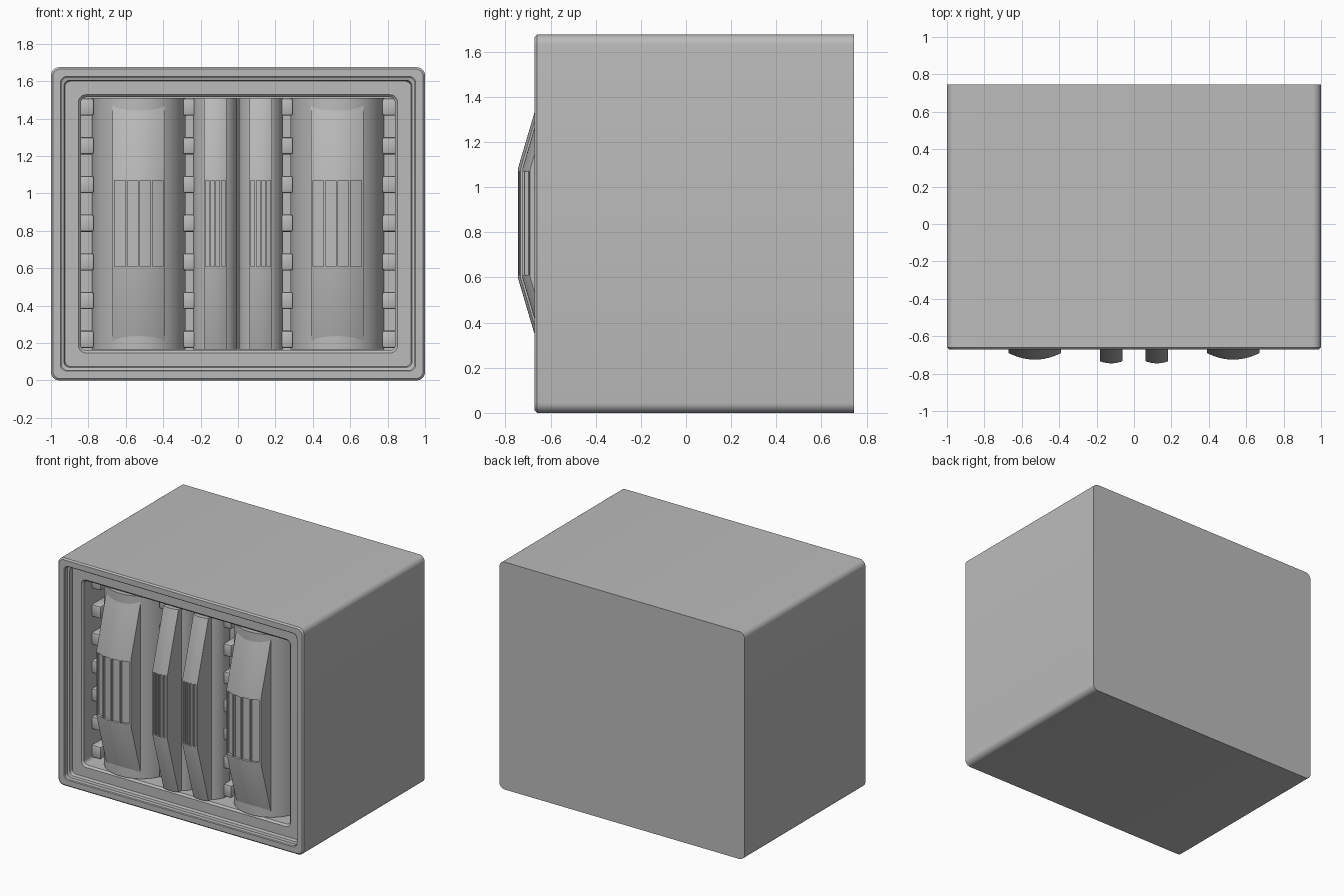
import bpy, bmesh, math

if "Cube" in bpy.data.objects:
    bpy.data.objects.remove(bpy.data.objects["Cube"])

grey = bpy.data.materials.new("plain grey")
grey.use_nodes = True
COLOUR = (0.5, 0.5, 0.5, 1)
grey.diffuse_color = COLOUR
grey.node_tree.nodes["Principled BSDF"].inputs["Base Color"].default_value = COLOUR

HEIGHT = 1.675
LOW, HIGH = 0.165, 1.51     # ends of the drums and levers
GRIP_LOW, GRIP_HIGH = 0.6, 1.08


def finish(name, bm, smooth=True):
    bmesh.ops.recalc_face_normals(bm, faces=bm.faces)
    mesh = bpy.data.meshes.new(name)
    bm.to_mesh(mesh)
    bm.free()
    mesh.materials.append(grey)
    obj = bpy.data.objects.new(name, mesh)
    bpy.context.collection.objects.link(obj)
    if smooth:
        bpy.ops.object.select_all(action='DESELECT')
        obj.select_set(True)
        bpy.context.view_layer.objects.active = obj
        bpy.ops.object.shade_smooth_by_angle(angle=math.radians(25))
    return obj


def ring(bm, inset, y, radius, steps=6):
    """Rounded rectangle facing the front, inset from the outer outline."""
    verts = []
    hw, hh = 1 - inset - radius, HEIGHT / 2 - inset - radius
    for corner, (sx, sz) in enumerate([(1, 1), (-1, 1), (-1, -1), (1, -1)]):
        for i in range(steps + 1):
            a = math.pi / 2 * (corner + i / steps)
            verts.append(bm.verts.new((sx * hw + radius * math.cos(a), y,
                                       HEIGHT / 2 + sz * hh + radius * math.sin(a))))
    return verts


# Housing: one stepped shell from the back, round the rim and into the recess
bm = bmesh.new()
steps = [(0, 0.745, 0.045), (0, -0.66, 0.045), (0.01, -0.67, 0.04),
         (0.05, -0.67, 0.035), (0.055, -0.665, 0.035), (0.055, -0.635, 0.035),
         (0.07, -0.63, 0.03), (0.075, -0.605, 0.03), (0.147, -0.605, 0.04),
         (0.16, -0.592, 0.03), (0.16, -0.36, 0.03)]
rings = [ring(bm, *s) for s in steps]
for a, b in zip(rings, rings[1:]):
    for i in range(len(a)):
        j = (i + 1) % len(a)
        bm.faces.new((a[i], a[j], b[j], b[i]))
bm.faces.new(rings[0])
bm.faces.new(rings[-1])
finish("housing", bm)


def drum(name, cx, cy, radius):
    """Upright cylinder behind a lever."""
    bm = bmesh.new()
    bmesh.ops.create_cone(bm, cap_ends=True, segments=64, radius1=radius,
                          radius2=radius, depth=HIGH - LOW)
    bmesh.ops.translate(bm, verts=bm.verts, vec=(cx, cy, (LOW + HIGH) / 2))
    finish(name, bm)


def lever(name, cx, half, apex, sag, grooves, rib, cells):
    """Bent handle with a curved front and sunken grooves in its grip."""
    bm = bmesh.new()
    width = (2 * half - rib * (grooves + 1)) / grooves
    xs, sunk = [-half], []
    for g in range(grooves):
        left = -half + rib + g * (width + rib)
        for c in range(cells + 1):
            if c:
                sunk.append((g, len(xs) - 1))
            xs.append(left + width * c / cells)
    xs.append(half)
    zs = [LOW, GRIP_LOW, GRIP_LOW + 0.01, GRIP_HIGH - 0.01, GRIP_HIGH, HIGH]

    def front(x, z):
        beyond = max(GRIP_LOW - z, z - GRIP_HIGH, 0)
        return apex + sag * (x / half) ** 2 + 0.295 * beyond

    grid = [[bm.verts.new((cx + x, front(x, z), z)) for x in xs] for z in zs]
    faces = {}
    for r in range(len(zs) - 1):
        for c in range(len(xs) - 1):
            faces[r, c] = bm.faces.new((grid[r][c], grid[r][c + 1],
                                        grid[r + 1][c + 1], grid[r + 1][c]))
    # flanks and ends run back into the drum
    border = [e for e in bm.edges if e.is_boundary]
    ext = bmesh.ops.extrude_edge_only(bm, edges=border)
    for v in ext["geom"]:
        if isinstance(v, bmesh.types.BMVert):
            v.co.y = -0.45
    # grooves
    for g in range(grooves):
        group = [faces[2, c] for k, c in sunk if k == g]
        res = bmesh.ops.extrude_face_region(bm, geom=group)
        moved = [v for v in res["geom"] if isinstance(v, bmesh.types.BMVert)]
        bmesh.ops.translate(bm, verts=moved, vec=(0, 0.018, 0))
        bmesh.ops.delete(bm, geom=[f for f in group if f.is_valid], context='FACES')
    finish(name, bm)


def tooth(name, x0, x1, z):
    """Chamfered block on the side rails."""
    bm = bmesh.new()
    bmesh.ops.create_cube(bm, size=1)
    for v in bm.verts:
        v.co = ((x0 + x1) / 2 + v.co.x * (x1 - x0), -0.425 + v.co.y * 0.15, z + v.co.z * 0.092)
    bmesh.ops.bevel(bm, geom=list(bm.edges), offset=0.012, segments=2,
                    profile=0.5, affect='EDGES')
    finish(name, bm)


for side, s in (("left", 1), ("right", -1)):
    drum(f"{side}_wide_drum", s * 0.53, -0.368, 0.25)
    lever(f"{side}_wide_lever", s * 0.53, 0.14, -0.725, 0.035, 4, 0.011, 5)
    drum(f"{side}_narrow_drum", s * 0.122, -0.47, 0.118)
    lever(f"{side}_narrow_lever", s * 0.122, 0.061, -0.745, 0.012, 4, 0.009, 2)
    for i in range(7):
        z = 0.22 + i * 0.207
        for place, inner, outer in (("outer", 0.77, 0.85), ("inner", 0.225, 0.295)):
            x0, x1 = sorted((s * inner, s * outer))
            tooth(f"{side}_{place}_tooth_{i + 1}", x0, x1, z)
